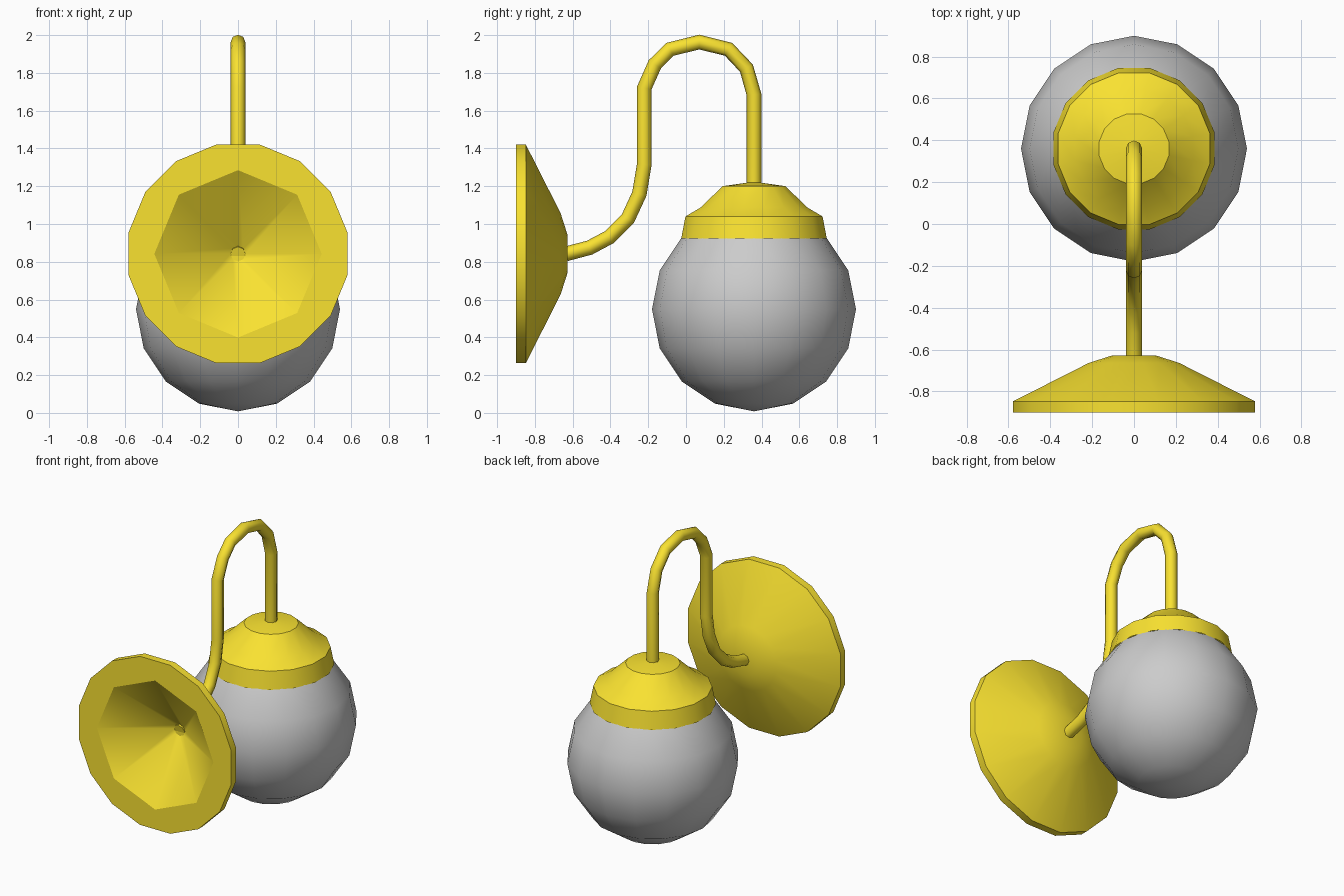
import bpy, bmesh, math
from mathutils import Matrix, Vector

if "Cube" in bpy.data.objects:
    bpy.data.objects.remove(bpy.data.objects["Cube"])

brass = bpy.data.materials.new("brass")
brass.diffuse_color = (0.95, 0.76, 0.03, 1)
brass.use_nodes = True
brass.node_tree.nodes["Principled BSDF"].inputs["Base Color"].default_value = brass.diffuse_color


def finish(bm, name, matrix=None, mat=None, angle=30, recalc=True):
    if matrix:
        bm.transform(matrix)
    if recalc:
        bmesh.ops.recalc_face_normals(bm, faces=bm.faces)
    me = bpy.data.meshes.new(name)
    bm.to_mesh(me)
    bm.free()
    ob = bpy.data.objects.new(name, me)
    bpy.context.collection.objects.link(ob)
    if mat:
        me.materials.append(mat)
    bpy.ops.object.select_all(action='DESELECT')
    bpy.context.view_layer.objects.active = ob
    ob.select_set(True)
    bpy.ops.object.shade_smooth_by_angle(angle=math.radians(angle))
    return ob


def bridge(bm, rings):
    for a, b in zip(rings, rings[1:]):
        n = len(a)
        for i in range(n):
            j = (i + 1) % n
            bm.faces.new((a[i], a[j], b[j], b[i]))


def lathe(bm, profile, n, offset=0.0):
    # rings of (radius, height) around local z
    rings = []
    for r, h in profile:
        rings.append([bm.verts.new((r * math.cos(t), r * math.sin(t), h))
                      for t in (2 * math.pi * (i + offset) / n for i in range(n))])
    bridge(bm, rings)
    return rings


def loop_edges(bm, ring):
    return [bm.edges.get((ring[i], ring[(i + 1) % len(ring)])) for i in range(len(ring))]


# wall plate: 16-sided dome outside, 8-sided conical hollow behind
bm = bmesh.new()
outer = lathe(bm, [(0.59, 0), (0.59, 0.052), (0.22, 0.236), (0.105, 0.272)], 16, 0.5)
bm.faces.new(outer[-1])
inner = lathe(bm, [(0.443, 0), (0.04, 0.268)], 8)
bm.faces.new(inner[-1])
bmesh.ops.triangle_fill(bm, use_beauty=True, use_dissolve=False,
                        edges=loop_edges(bm, outer[0]) + loop_edges(bm, inner[0]))
finish(bm, "wall_plate",
       Matrix.Translation((0, -0.9, 0.842)) @ Matrix.Rotation(-math.pi / 2, 4, 'X'), brass)

# swan-neck arm: 8-sided tube swept along a path in the yz plane
path = [Vector((0, y, z)) for y, z in (
    (-0.635, 0.842), (-0.51, 0.875), (-0.407, 0.93), (-0.307, 1.03), (-0.247, 1.16),
    (-0.221, 1.315), (-0.221, 1.72), (-0.165, 1.845), (-0.085, 1.925), (0.07, 1.963),
    (0.225, 1.925), (0.32, 1.825), (0.36, 1.685), (0.36, 1.2))]
bm = bmesh.new()
rings = []
side = Vector((1, 0, 0))
for k, p in enumerate(path):
    before = (p - path[max(k - 1, 0)]).normalized()
    after = (path[min(k + 1, len(path) - 1)] - p).normalized()
    up = side.cross((before + after).normalized())
    rings.append([bm.verts.new(p + 0.039 * (math.cos(t) * side + math.sin(t) * up))
                  for t in (math.pi * i / 4 for i in range(8))])
bridge(bm, rings)
bm.faces.new(rings[0])
bm.faces.new(rings[-1])
finish(bm, "curved_arm", None, brass, 60)

# shade holder: stepped cap gripping the globe
bm = bmesh.new()
cap = lathe(bm, [(0.393, 0.922), (0.37, 1.04), (0.287, 1.088), (0.17, 1.2), (0.03, 1.22)], 16, 0.5)
bm.faces.new(cap[-1])
finish(bm, "shade_holder", Matrix.Translation((0, 0.36, 0)), brass)

# globe shade: sphere open at the top inside the holder
bm = bmesh.new()
bmesh.ops.create_uvsphere(bm, u_segments=16, v_segments=8, radius=0.54)
bmesh.ops.delete(bm, geom=[v for v in bm.verts if v.co.z > 0.4], context='VERTS')
finish(bm, "globe_shade", Matrix.Translation((0, 0.36, 0.548)))
